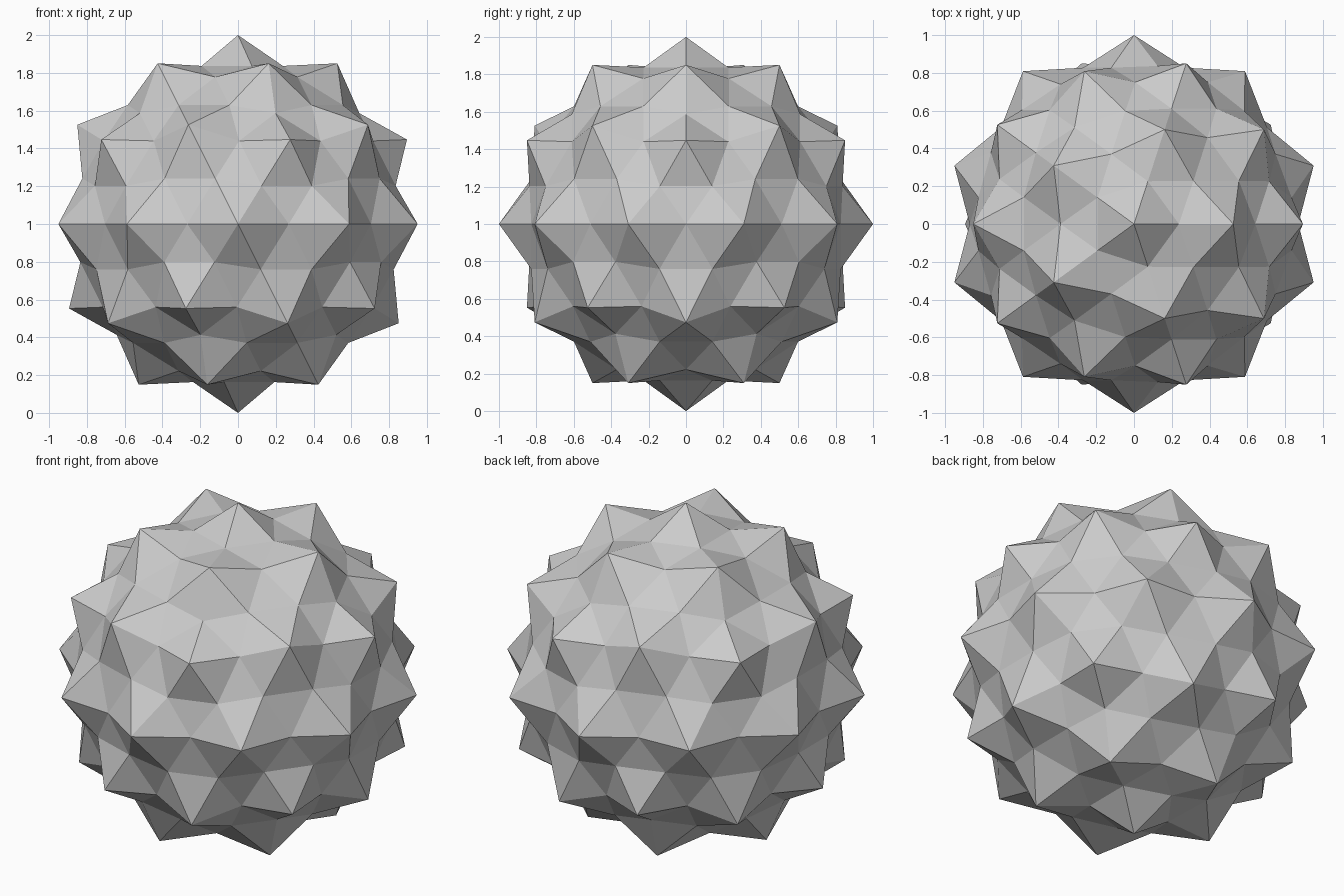
import bpy, bmesh

if "Cube" in bpy.data.objects:
    bpy.data.objects.remove(bpy.data.objects["Cube"])

PIT_RADIUS = 0.87  # depth of the dents between the unit-radius spikes

# Spike tips: low icosphere with 42 vertices on the unit sphere
bm = bmesh.new()
bmesh.ops.create_icosphere(bm, subdivisions=2, radius=1.0)

# Dents: split every edge; the new midpoints lie inside the sphere, pull them in
bmesh.ops.subdivide_edges(bm, edges=bm.edges[:], cuts=1, use_grid_fill=True)
for v in bm.verts:
    is_tip = v.co.length > 0.985
    v.co = v.co.normalized() * (1.0 if is_tip else PIT_RADIUS)
bmesh.ops.recalc_face_normals(bm, faces=bm.faces[:])

# Flat-shaded spiky ball resting on the ground
mesh = bpy.data.meshes.new("spiky_ball")
bm.to_mesh(mesh)
bm.free()
ball = bpy.data.objects.new("spiky_ball", mesh)
ball.location = (0, 0, 1)
bpy.context.collection.objects.link(ball)
